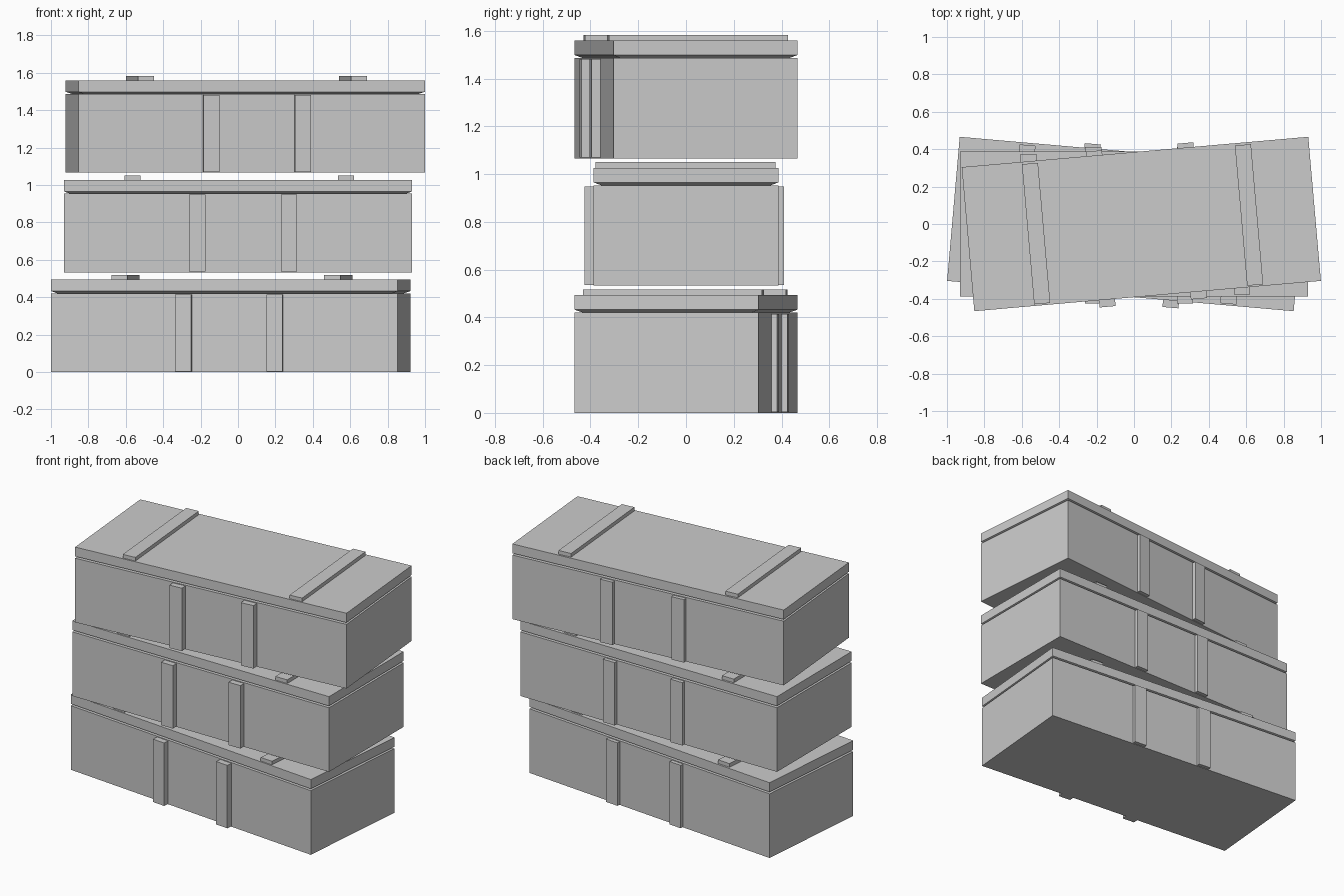
import bpy, bmesh
from math import radians
from mathutils import Matrix, Vector

if "Cube" in bpy.data.objects:
    bpy.data.objects.remove(bpy.data.objects["Cube"])

W, D = 1.86, 0.773       # crate length and depth
STEP = 0.533             # stacking height


def add_object(name, bm, place):
    bm.transform(place)
    bmesh.ops.recalc_face_normals(bm, faces=bm.faces)
    mesh = bpy.data.meshes.new(name)
    bm.to_mesh(mesh)
    bm.free()
    bpy.context.collection.objects.link(bpy.data.objects.new(name, mesh))


def box(x0, x1, y0, y1, z0, z1):
    bm = bmesh.new()
    bmesh.ops.create_cube(bm, size=1)
    for v in bm.verts:
        v.co = Vector((x1 if v.co.x > 0 else x0,
                       y1 if v.co.y > 0 else y0,
                       z1 if v.co.z > 0 else z0))
    return bm


def crate(label, x, z, angle):
    place = Matrix.Translation((x, 0, z)) @ Matrix.Rotation(radians(angle), 4, 'Z')
    hx, hy = W / 2, D / 2

    # body
    add_object(label + "_crate_body", box(-hx, hx, -hy, hy, 0, 0.42), place)

    # lid with a shallow tapered plug underneath, leaving a thin seam
    lid = box(-hx, hx, -hy, hy, 0.432, 0.493)
    under = min(lid.faces, key=lambda f: f.calc_center_median().z)
    bmesh.ops.inset_region(lid, faces=[under], thickness=0.045, depth=0)
    for v in under.verts:
        v.co.z = 0.42
    add_object(label + "_crate_lid", lid, place)

    # upright battens on front and back
    for i, bx in enumerate((-0.218, 0.272)):
        for side, y0, y1 in (("front", -0.425, -hy + 0.01), ("back", hy - 0.01, 0.411)):
            add_object(f"{label}_{side}_batten_{i + 1}",
                       box(bx - 0.043, bx + 0.043, y0, y1, 0.003, 0.415), place)

    # cleats across the lid
    for i, cx in enumerate((-0.565, 0.578)):
        add_object(f"{label}_lid_cleat_{i + 1}",
                   box(cx - 0.043, cx + 0.043, -0.378, 0.374, 0.485, 0.517), place)


# stack of three crates, twisted alternately
for n, (label, x, angle) in enumerate((("bottom", -0.039, -5), ("middle", 0, 0), ("top", 0.039, 5))):
    crate(label, x, n * STEP, angle)
